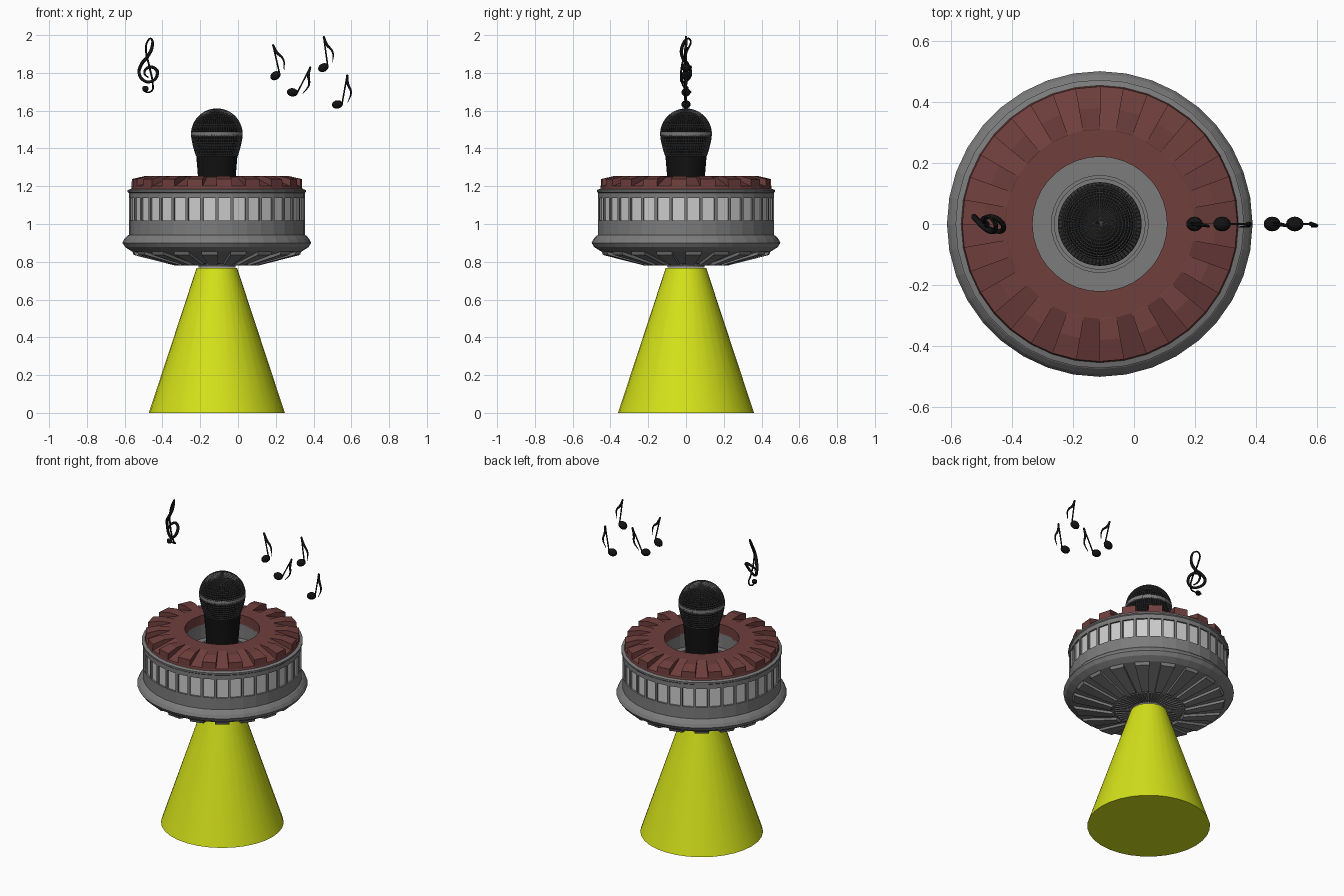
import bpy, bmesh, math
from mathutils import Matrix, Vector

if "Cube" in bpy.data.objects:
    bpy.data.objects.remove(bpy.data.objects["Cube"], do_unlink=True)

CX = -0.112  # axis of the saucer


def material(name, color):
    m = bpy.data.materials.new(name)
    m.use_nodes = True
    m.diffuse_color = (*color, 1)
    m.node_tree.nodes["Principled BSDF"].inputs["Base Color"].default_value = (*color, 1)
    return m


YELLOW = material("beam yellow", (0.66, 0.76, 0.01))
GRAY = material("hull gray", (0.2, 0.2, 0.2))
GLASS = material("window light gray", (0.6, 0.6, 0.6))
RED = material("roof red", (0.16, 0.05, 0.047))
WIRE = material("grille gray", (0.075, 0.075, 0.075))
BLACK = material("black", (0.006, 0.006, 0.006))


def finish(bm, name, mats, smooth=False, center=CX):
    bmesh.ops.remove_doubles(bm, verts=bm.verts, dist=0.0001)
    bmesh.ops.recalc_face_normals(bm, faces=bm.faces)
    mesh = bpy.data.meshes.new(name)
    bm.to_mesh(mesh)
    bm.free()
    ob = bpy.data.objects.new(name, mesh)
    bpy.context.collection.objects.link(ob)
    ob.location.x = center
    for m in mats:
        mesh.materials.append(m)
    if smooth:
        bpy.ops.object.select_all(action="DESELECT")
        ob.select_set(True)
        bpy.context.view_layer.objects.active = ob
        bpy.ops.object.shade_smooth_by_angle(angle=math.radians(35))
    return ob


def lathe(profile, segs):
    """Spin an (r, z) profile round the z axis."""
    bm = bmesh.new()
    vs = [bm.verts.new((r, 0, z)) for r, z in profile]
    es = [bm.edges.new(p) for p in zip(vs, vs[1:])]
    bmesh.ops.spin(bm, geom=vs + es, cent=(0, 0, 0), axis=(0, 0, 1),
                   angle=2 * math.pi, steps=segs)
    bmesh.ops.remove_doubles(bm, verts=bm.verts, dist=0.0001)
    bmesh.ops.recalc_face_normals(bm, faces=bm.faces)
    return bm


def wedges(profile, count, start, width):
    """Ring of solid wedges, each an (r, z) outline swept through a small angle."""
    bm = bmesh.new()
    for i in range(count):
        mid = math.radians(start) + i * 2 * math.pi / count
        sides = []
        for a in (mid - math.radians(width) / 2, mid + math.radians(width) / 2):
            sides.append([bm.verts.new((r * math.cos(a), r * math.sin(a), z))
                          for r, z in profile])
        bm.faces.new(sides[0])
        bm.faces.new(sides[1][::-1])
        for k in range(len(profile)):
            j = k - 1
            bm.faces.new((sides[0][j], sides[0][k], sides[1][k], sides[1][j]))
    return bm


# Light beam cone
finish(lathe([(0, 0), (0.36, 0), (0.107, 0.768), (0, 0.768)], 32), "light_beam", [YELLOW], True)

# Saucer hull with recessed windows and a well in the top
hull = lathe([(0, 0.77), (0.098, 0.77), (0.098, 0.787), (0.2, 0.79), (0.45, 0.855),
              (0.485, 0.877), (0.5, 0.9), (0.49, 0.92), (0.475, 0.937), (0.466, 0.943),
              (0.466, 1.01), (0.466, 1.145), (0.466, 1.165), (0.472, 1.17), (0.472, 1.18),
              (0.44, 1.19), (0.22, 1.19), (0.22, 1.1), (0.16, 1.1), (0.16, 1.115),
              (0.148, 1.115), (0.148, 1.1), (0, 1.1)], 36)
panes = [f for f in hull.faces
         if 1.0 < f.calc_center_median().z < 1.12 and f.calc_center_median().xy.length > 0.4]
bmesh.ops.inset_individual(hull, faces=panes, thickness=0.011, depth=0)
bmesh.ops.inset_individual(hull, faces=panes, thickness=0.001, depth=-0.01)
for f in panes:
    f.material_index = 1
finish(hull, "saucer_hull", [GRAY, GLASS])

# Underside ribs and fine fins round the neck
finish(wedges([(0.21, 0.795), (0.45, 0.86), (0.44, 0.836), (0.22, 0.78)], 18, 5, 11),
       "underside_ribs", [GRAY])
finish(wedges([(0.1, 0.79), (0.2, 0.793), (0.2, 0.783), (0.1, 0.779)], 48, 0, 4),
       "neck_fins", [GRAY])

# Red roof ring with raised teeth
finish(lathe([(0.22, 1.18), (0.22, 1.25), (0.31, 1.25), (0.45, 1.2), (0.455, 1.18),
              (0.22, 1.18)], 36), "roof_ring", [RED])
finish(wedges([(0.3, 1.245), (0.31, 1.251), (0.38, 1.254), (0.45, 1.238), (0.452, 1.185)],
              18, 15, 10.5), "roof_teeth", [RED])

# Microphone
HEAD_Z, HEAD_R = 1.475, 0.134
dome = [(HEAD_R * math.sin(t), HEAD_Z + HEAD_R * math.cos(t))
        for t in [math.pi / 2 * i / 16 for i in range(17)]]
basket = [(HEAD_R - 0.026 * (i / 8) ** 1.5, HEAD_Z - 0.115 * i / 8) for i in range(1, 9)]
grille = finish(lathe(dome + basket, 64), "microphone_grille", [WIRE])
mod = grille.modifiers.new("mesh", "WIREFRAME")
mod.thickness = 0.006
mod.use_even_offset = False
core = [(max(r - 0.003, 0), z - 0.002) for r, z in dome + basket]
finish(lathe(core + [(0, 1.36)], 48), "microphone_core", [BLACK], True)
finish(lathe([(0.12, 1.465), (0.134, 1.465), (0.137, 1.472), (0.137, 1.484), (0.134, 1.491),
              (0.12, 1.491), (0.12, 1.465)], 48), "microphone_band", [GRAY], True)
finish(lathe([(0, 1.37), (0.1, 1.37), (0.109, 1.36), (0.103, 1.29), (0.096, 1.2),
              (0.092, 1.1), (0, 1.1)], 40), "microphone_handle", [BLACK], True)


def stroke(name, points, bevel):
    """Round brush stroke through (x, y, z, thickness) points."""
    cu = bpy.data.curves.new(name, "CURVE")
    cu.dimensions = "3D"
    cu.bevel_depth = bevel
    cu.bevel_resolution = 2
    cu.resolution_u = 6
    cu.use_fill_caps = True
    sp = cu.splines.new("BEZIER")
    sp.bezier_points.add(len(points) - 1)
    for bp, (x, y, z, w) in zip(sp.bezier_points, points):
        bp.co = (x, y, z)
        bp.radius = w
        bp.handle_left_type = bp.handle_right_type = "AUTO"
    cu.materials.append(BLACK)
    ob = bpy.data.objects.new(name, cu)
    bpy.context.collection.objects.link(ob)
    return ob


def ball(name, size, matrix):
    bm = bmesh.new()
    bmesh.ops.create_uvsphere(bm, u_segments=20, v_segments=12, radius=1)
    bmesh.ops.transform(bm, matrix=matrix @ Matrix.Diagonal((*size, 1)), verts=bm.verts)
    return finish(bm, name, [BLACK], True, 0)


# Floating quaver notes: head, stem and flag
for i, (x, z, tilt) in enumerate([(0.198, 1.785, -13), (0.288, 1.697, 27),
                                  (0.452, 1.828, -8), (0.526, 1.633, 10)], 1):
    place = Matrix.Translation((x, 0, z)) @ Matrix.Rotation(math.radians(tilt), 4, "Y")
    ball(f"note_{i}_head", (0.029, 0.024, 0.022),
         place @ Matrix.Rotation(math.radians(-20), 4, "Y"))
    stem = stroke(f"note_{i}_stem", [(0.024, 0, 0, 1), (0.024, 0, 0.165, 1)], 0.004)
    flag = stroke(f"note_{i}_flag", [(0.024, 0, 0.162, 1.2), (0.034, 0, 0.12, 1.5),
                                     (0.06, -0.006, 0.075, 1), (0.052, -0.01, 0.02, 0.3)], 0.005)
    stem.matrix_world = flag.matrix_world = place

# Floating treble clef, one winding stroke with a ball foot
clef = [(-0.028, -0.092, 0.8), (-0.012, -0.118, 0.8), (0.018, -0.112, 0.8), (0.024, -0.08, 0.9),
        (0.005, 0.02, 0.9), (-0.012, 0.1, 0.9), (-0.004, 0.15, 0.9), (0.014, 0.165, 0.8),
        (0.02, 0.12, 1.6), (-0.005, 0.068, 1.7), (-0.038, 0.025, 1.7), (-0.048, -0.02, 1.6),
        (-0.022, -0.058, 1.4), (0.022, -0.06, 1.4), (0.048, -0.025, 1.6), (0.03, 0.01, 1.6),
        (-0.004, 0.01, 1.4), (-0.02, -0.02, 1), (0, -0.042, 0.6)]
stroke("treble_clef", [(-0.475 + x, 0.025 * math.sin(k * 1.3), 1.817 + z, w)
                       for k, (x, z, w) in enumerate(clef)], 0.0055)
ball("treble_clef_foot", (0.017, 0.014, 0.016), Matrix.Translation((-0.49, 0, 1.716)))
